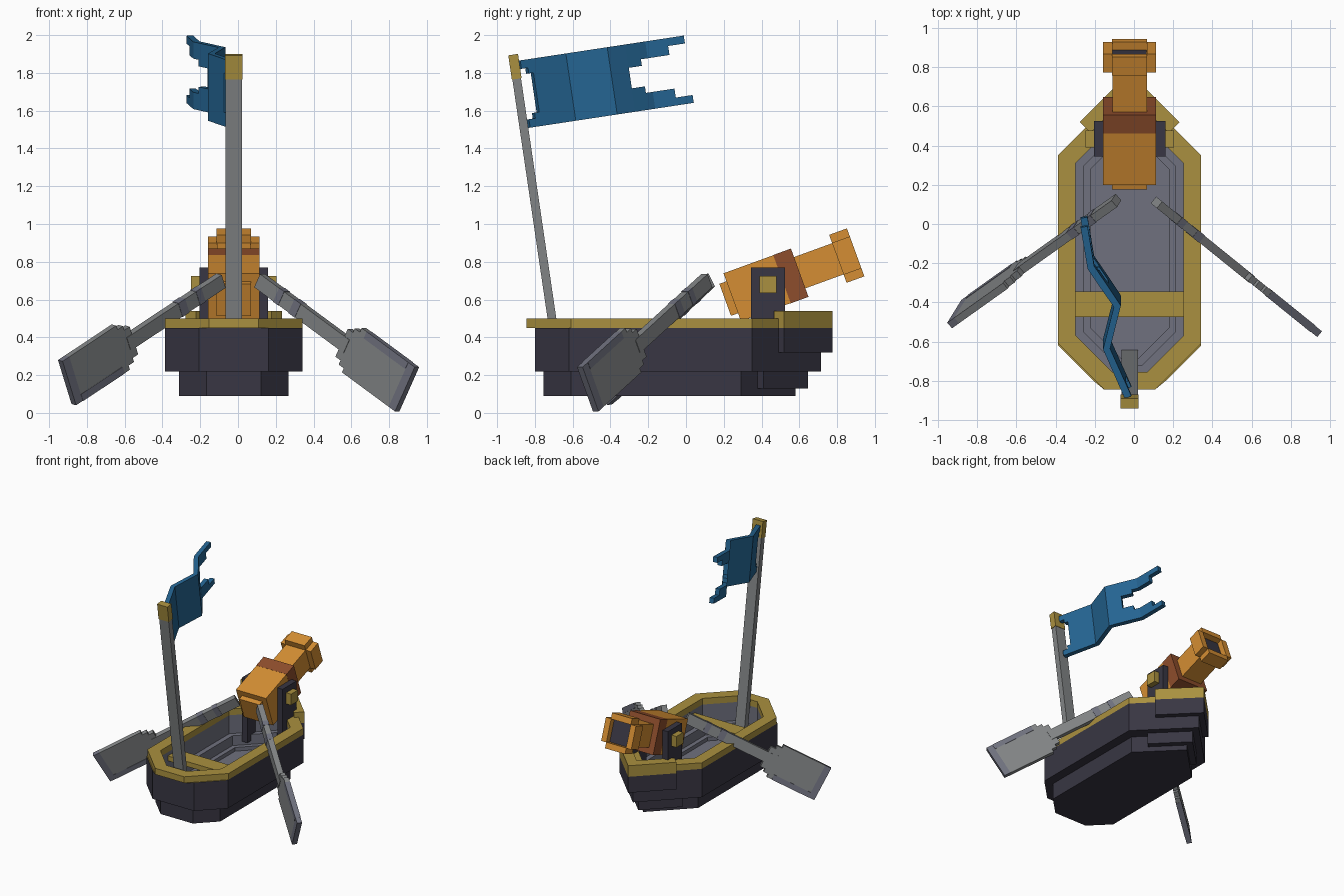
import bpy, bmesh, math
from mathutils import Vector

if "Cube" in bpy.data.objects:
    bpy.data.objects.remove(bpy.data.objects["Cube"])

CX = -0.0225  # centre line of the boat


def mat(name, rgb):
    m = bpy.data.materials.new(name)
    m.diffuse_color = (*rgb, 1)
    m.use_nodes = True
    m.node_tree.nodes["Principled BSDF"].inputs["Base Color"].default_value = m.diffuse_color
    return m


MATS = [mat("dark_timber", (.04, .037, .056)), mat("gold_trim", (.40, .28, .05)),
        mat("inner_grey", (.16, .165, .21)), mat("light_grey", (.22, .23, .235)),
        mat("orange_metal", (.66, .27, .033)), mat("rust_band", (.27, .075, .025)),
        mat("flag_blue", (.018, .13, .29))]
DARK, GOLD, INNER, LIGHT, ORANGE, RUST, BLUE = range(7)
WORLD = (Vector((1, 0, 0)), Vector((0, 1, 0)), Vector((0, 0, 1)))


def finish(name, bm):
    bmesh.ops.recalc_face_normals(bm, faces=bm.faces)
    me = bpy.data.meshes.new(name)
    bm.to_mesh(me)
    bm.free()
    for m in MATS:
        me.materials.append(m)
    ob = bpy.data.objects.new(name, me)
    bpy.context.collection.objects.link(ob)
    return ob


def boxes(name, items, origin=(0, 0, 0), axes=WORLD):
    """Boxes given as (lo, hi, material) in a local frame."""
    bm = bmesh.new()
    o = Vector(origin)
    for lo, hi, m in items:
        res = bmesh.ops.create_cube(bm, size=1)["verts"]
        for v in res:
            c = [lo[i] + (hi[i] - lo[i]) * (v.co[i] + .5) for i in range(3)]
            v.co = o + axes[0] * c[0] + axes[1] * c[1] + axes[2] * c[2]
        for f in {f for v in res for f in v.link_faces}:
            f.material_index = m
    return finish(name, bm)


def outline(half, front, back, stern):
    """Plan of the hull: pointed bow, chamfered stern."""
    e = half - (back - stern)
    return [(e, stern), (half, back), (half, front), (0, front + half),
            (-half, front), (-half, back), (-e, stern)]


# hull: loft of plan outlines, up the outside and down the inside
low = outline(.29, .29, -.61, -.755)
side = outline(.365, .35, -.62, -.80)
rim = outline(.365, .35, -.61, -.845)
inner = outline(.275, .31, -.57, -.755)
ledge = outline(.235, .295, -.55, -.72)
floor = outline(.20, .28, -.53, -.69)
levels = [(low, .09, DARK), (low, .22, DARK), (side, .22, DARK), (side, .45, DARK),
          (rim, .45, GOLD), (rim, .50, GOLD), (inner, .50, GOLD), (inner, .45, GOLD),
          (inner, .30, INNER), (ledge, .30, INNER), (ledge, .22, INNER),
          (floor, .22, INNER), (floor, .19, INNER)]
bm = bmesh.new()
rings = [[bm.verts.new((x + CX, y, z)) for x, y in pts] for pts, z, _ in levels]
for k in range(1, len(rings)):
    a, b = rings[k - 1], rings[k]
    for i in range(7):
        j = (i + 1) % 7
        bm.faces.new((a[i], a[j], b[j], b[i])).material_index = levels[k][2]
bm.faces.new(rings[0]).material_index = DARK
bm.faces.new(rings[-1]).material_index = INNER
finish("hull", bm)


# bow plates: chevrons wrapping the pointed front
def chevron(name, apex, wing, thick, bands):
    t = thick / math.sqrt(2)
    pts = [(0, apex), (wing, apex - wing), (wing - t, apex - wing - t), (0, apex - 2 * t),
           (t - wing, apex - wing - t), (-wing, apex - wing)]
    bm = bmesh.new()
    for z0, z1, m in bands:
        a = [bm.verts.new((x + CX, y, z0)) for x, y in pts]
        b = [bm.verts.new((x + CX, y, z1)) for x, y in pts]
        fs = [bm.faces.new((a[i], a[(i + 1) % 6], b[(i + 1) % 6], b[i])) for i in range(6)]
        fs += [bm.faces.new(a), bm.faces.new(b)]
        for f in fs:
            f.material_index = m
    finish(name, bm)


chevron("bow_guard", .775, .255, .078, [(.32, .45, DARK), (.45, .54, GOLD)])
chevron("bow_step", .645, .235, .06, [(.13, .22, DARK)])

# seat plank
boxes("seat_plank", [((CX - .275, -.475, .38), (CX + .275, -.345, .42), GOLD)])

# cannon cradle with trunnion ends
for s, label in ((-1, "left"), (1, "right")):
    boxes("cradle_" + label, [
        ((CX + s * .135, .345, .25), (CX + s * .182, .525, .77), DARK),
        ((CX + s * .17, .39, .635), (CX + s * .226, .478, .725), GOLD)])

# cannon: local x = width, y = along the barrel, z = up
t = math.radians(20)
frame = (Vector((1, 0, 0)), Vector((0, math.cos(t), math.sin(t))),
         Vector((0, -math.sin(t), math.cos(t))))
parts = []
for a0, a1, h, m in ((-.37, -.33, .09, ORANGE), (-.33, -.05, .135, ORANGE),
                     (-.05, .05, .136, RUST), (.05, .315, .088, ORANGE)):
    parts.append(((-h, a0, -h), (h, a1, h), m))
for s in (-1, 1):
    parts.append(((-.09, .265, s * .088), (.09, .365, s * .135), ORANGE))
    parts.append(((s * .088, .265, -.09), (s * .135, .365, .09), ORANGE))
parts.append(((-.087, .315, -.087), (.087, .322, .087), DARK))
boxes("cannon", parts, (CX, .555, .725), frame)

# mast, leaning towards the stern
d = Vector((0, -.147, 1)).normalized()
mast_frame = (Vector((1, 0, 0)), Vector((1, 0, 0)).cross(d) * -1, d)
boxes("mast", [((-.0425, -.023, 0), (.0425, .023, 1.59), LIGHT),
               ((-.046, -.026, 1.59), (.046, .026, 1.72), GOLD)],
      (CX, -.665, .195), mast_frame)


# oars: shaft, stepped shoulder, blade with a painted edge
def oar(name, grip, tip, roll, edge):
    grip, tip = Vector(grip), Vector(tip)
    D = (tip - grip).normalized()
    T = Vector((D.y, -D.x, 0)).normalized()
    W = T.cross(D)
    if W.z < 0:
        W.negate()
    W = (W - T * roll).normalized()
    T = W.cross(D).normalized()
    L = (tip - grip).length
    items = [((0, -.022, -.04), (.70, .022, .04), LIGHT),
             ((.15, -.024, -.042), (.19, .024, .042), INNER),
             ((.27, -.024, -.042), (.32, .024, .042), INNER),
             ((.66, -.019, -.085), (.70, .019, .085), LIGHT),
             ((.70, -.019, -.11), (.74, .019, .11), LIGHT),
             ((.74, -.019, -.135), (L - .05, .019, .135), LIGHT),
             ((L - .05, -.019, -.135), (L, .019, .135), INNER),
             ((.78, -.021, edge * .095), (L - .05, .021, edge * .136), INNER)]
    boxes(name, items, grip, (D, T, W))


oar("oar_right", (.115, .11, .70), (.895, -.52, .125), 0, 1)
oar("oar_left", (-.09, .12, .70), (-.905, -.46, .16), .2, -1)

# flag: folded cloth, u along the cloth and v up the mast
folds = [(0, -.03), (.25, -.14), (.47, -.085), (.67, -.22), (.88, -.255)]
panels = [(.06, .56, -.36, 0)]
for u0, u1, w in ((0, .035, .045), (.035, .06, .075), (.56, .63, .125),
                  (.63, .79, .09), (.79, .88, .042)):
    panels += [(u0, u1, -w, 0), (u0, u1, -.36, w - .36)]


def fold_x(u):
    for (u0, x0), (u1, x1) in zip(folds, folds[1:]):
        if u <= u1 + 1e-6:
            return x0 + (x1 - x0) * (u - u0) / (u1 - u0)


us = sorted({p[0] for p in panels} | {p[1] for p in panels} | {f[0] for f in folds})
vs = sorted({round(p[i], 4) for p in panels for i in (2, 3)})
bm = bmesh.new()
for u0, u1 in zip(us, us[1:]):
    for v0, v1 in zip(vs, vs[1:]):
        uc, vc = (u0 + u1) / 2, (v0 + v1) / 2
        if any(p[0] < uc < p[1] and p[2] < vc < p[3] for p in panels):
            quad = [bm.verts.new((fold_x(u), -.885 + .989 * u - .147 * v,
                                  1.865 + .15 * u + .989 * v))
                    for u, v in ((u0, v0), (u1, v0), (u1, v1), (u0, v1))]
            bm.faces.new(quad).material_index = BLUE
bmesh.ops.remove_doubles(bm, verts=bm.verts, dist=.0005)
flag = finish("flag", bm)
mod = flag.modifiers.new("thickness", "SOLIDIFY")
mod.thickness = .036
mod.offset = 0
